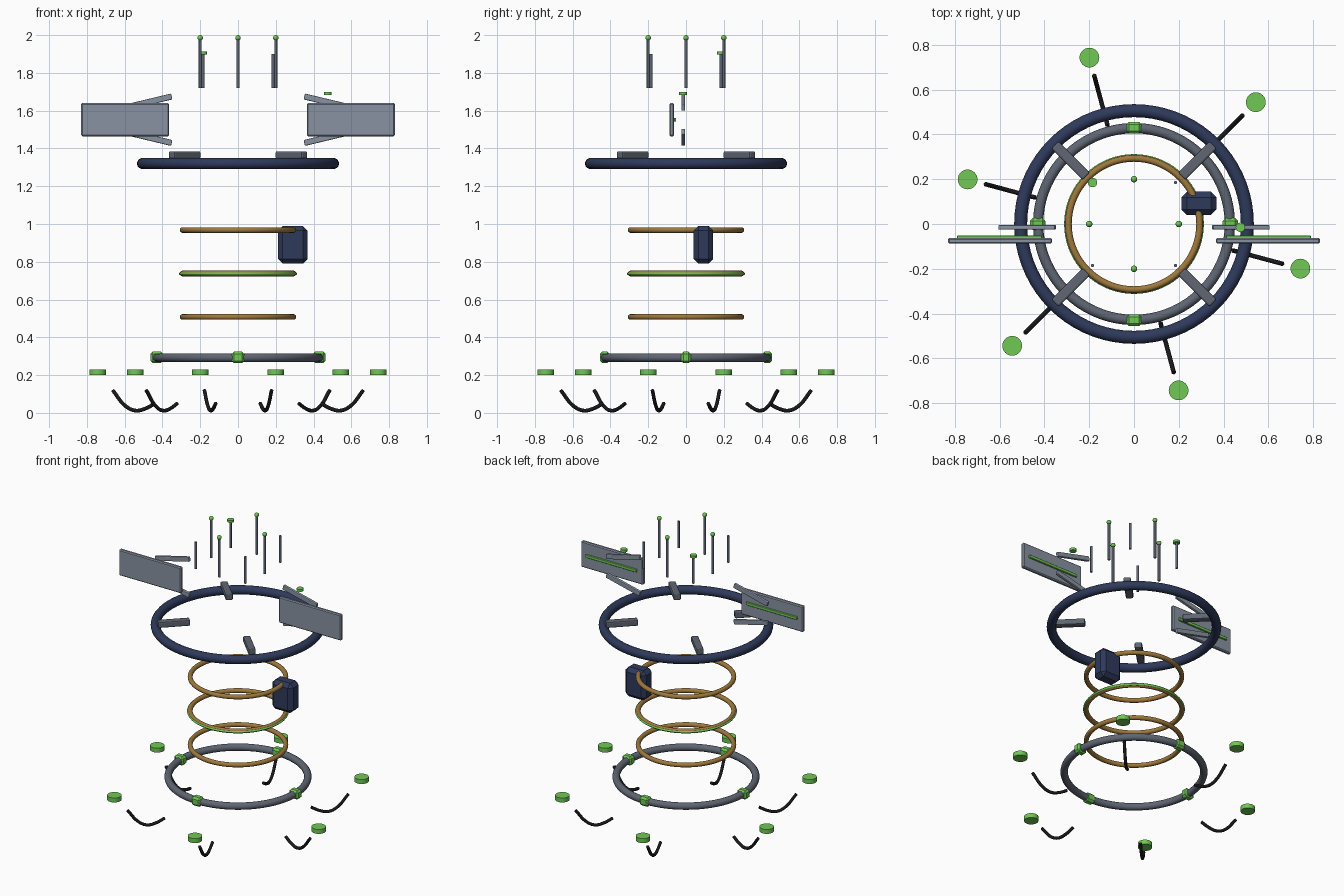
import bpy
from math import pi, radians, cos, sin

if "Cube" in bpy.data.objects:
    bpy.data.objects.remove(bpy.data.objects["Cube"])


def material(name, rgb):
    m = bpy.data.materials.new(name)
    m.diffuse_color = (*rgb, 1)
    m.use_nodes = True
    m.node_tree.nodes["Principled BSDF"].inputs["Base Color"].default_value = m.diffuse_color
    return m


NAVY = material("navy", (0.028, 0.042, 0.105))
GREEN = material("green", (0.16, 0.58, 0.09))
GOLD = material("gold", (0.35, 0.19, 0.045))
STEEL = material("steel", (0.115, 0.133, 0.171))
PALE = material("pale_steel", (0.25, 0.29, 0.36))
BLACK = material("black", (0.01, 0.01, 0.012))


def finish(name, mat, smooth=True):
    ob = bpy.context.object
    ob.name = name
    ob.data.materials.append(mat)
    if smooth:
        bpy.ops.object.shade_smooth_by_angle(angle=radians(35))
    return ob


def ring(name, mat, z, major, minor):
    bpy.ops.mesh.primitive_torus_add(location=(0, 0, z), major_radius=major, minor_radius=minor,
                                     major_segments=72, minor_segments=14)
    return finish(name, mat)


def box(name, mat, loc, size, rot=(0, 0, 0), bevel=0.005, segments=1):
    bpy.ops.mesh.primitive_cube_add(size=1, location=loc, rotation=rot)
    ob = finish(name, mat, False)
    ob.scale = size
    bpy.ops.object.transform_apply(location=False, rotation=False, scale=True)
    if bevel:
        b = ob.modifiers.new("bevel", 'BEVEL')
        b.width, b.segments = bevel, segments
    return ob


def cylinder(name, mat, loc, radius, depth, sides=24):
    bpy.ops.mesh.primitive_cylinder_add(vertices=sides, radius=radius, depth=depth, location=loc)
    return finish(name, mat)


# Upper ring with four diagonal brackets
ring("upper_ring", NAVY, 1.32, 0.506, 0.029)
for i in range(4):
    a = pi / 4 + i * pi / 2
    box("ring_bracket", STEEL, (0.4 * cos(a), 0.4 * sin(a), 1.365), (0.2, 0.046, 0.04),
        (0, 0, a), 0.008, 2)

# Stack of gold rings and the thin green band round the middle one
for z in (0.508, 0.738, 0.968):
    ring("gold_ring", GOLD, z, 0.293, 0.015)
ring("green_band", GREEN, 0.737, 0.305, 0.007)

# Chamfered control box
box("control_box", NAVY, (0.29, 0.092, 0.89), (0.157, 0.104, 0.2), bevel=0.025)

# Lower ring with four joint blocks
ring("lower_ring", STEEL, 0.293, 0.428, 0.023)
for i in range(4):
    a = i * pi / 2
    box("joint_block", GREEN, (0.43 * cos(a), 0.43 * sin(a), 0.294), (0.068, 0.052, 0.06),
        bevel=0.012)

# Six bent feet with a round pad above each
profile = [(0.455, 0.05), (0.51, 0.022), (0.56, 0.012), (0.612, 0.033), (0.687, 0.12)]
for i in range(6):
    a = radians(45 + 60 * i)
    cu = bpy.data.curves.new("foot", 'CURVE')
    cu.dimensions = '3D'
    cu.bevel_depth, cu.bevel_resolution = 0.01, 2
    cu.use_fill_caps = True
    cu.resolution_u = 6
    sp = cu.splines.new('BEZIER')
    sp.bezier_points.add(len(profile) - 1)
    for p, (r, z) in zip(sp.bezier_points, profile):
        p.co = (r * cos(a), r * sin(a), z)
        p.handle_left_type = p.handle_right_type = 'AUTO'
    cu.materials.append(BLACK)
    bpy.context.collection.objects.link(bpy.data.objects.new("foot", cu))
    cylinder("foot_pad", GREEN, (0.769 * cos(a), 0.769 * sin(a), 0.216), 0.044, 0.03, 32)

# Side panels with rear light strips and a pair of hinge arms each
for s in (-1, 1):
    box("side_panel", PALE, (s * 0.598, -0.075, 1.552), (0.465, 0.025, 0.175), bevel=0.006)
    box("panel_strip", GREEN, (s * 0.6, -0.058, 1.552), (0.38, 0.012, 0.02), bevel=0.002)
    for t in (-1, 1):
        box("hinge_arm", PALE, (s * 0.477, -0.015, 1.552 + t * 0.093), (0.26, 0.02, 0.032),
            (0, s * t * 0.235, 0), 0.005, 2)
cylinder("arm_button", GREEN, (0.475, -0.015, 1.692), 0.021, 0.016)

# Upright pins: tall ones with ball tips, short ones between them
for i in range(4):
    a = i * pi / 2
    x, y = 0.2 * cos(a), 0.2 * sin(a)
    cylinder("tall_pin", STEEL, (x, y, 1.854), 0.008, 0.27, 12)
    bpy.ops.mesh.primitive_uv_sphere_add(segments=16, ring_count=10, radius=0.0145,
                                         location=(x, y, 1.9855))
    finish("pin_tip", GREEN)
    b = a + pi / 4
    cylinder("short_pin", STEEL, (0.262 * cos(b), 0.262 * sin(b), 1.81), 0.008, 0.18, 12)
cylinder("pin_button", GREEN, (-0.185, 0.185, 1.905), 0.021, 0.015)
